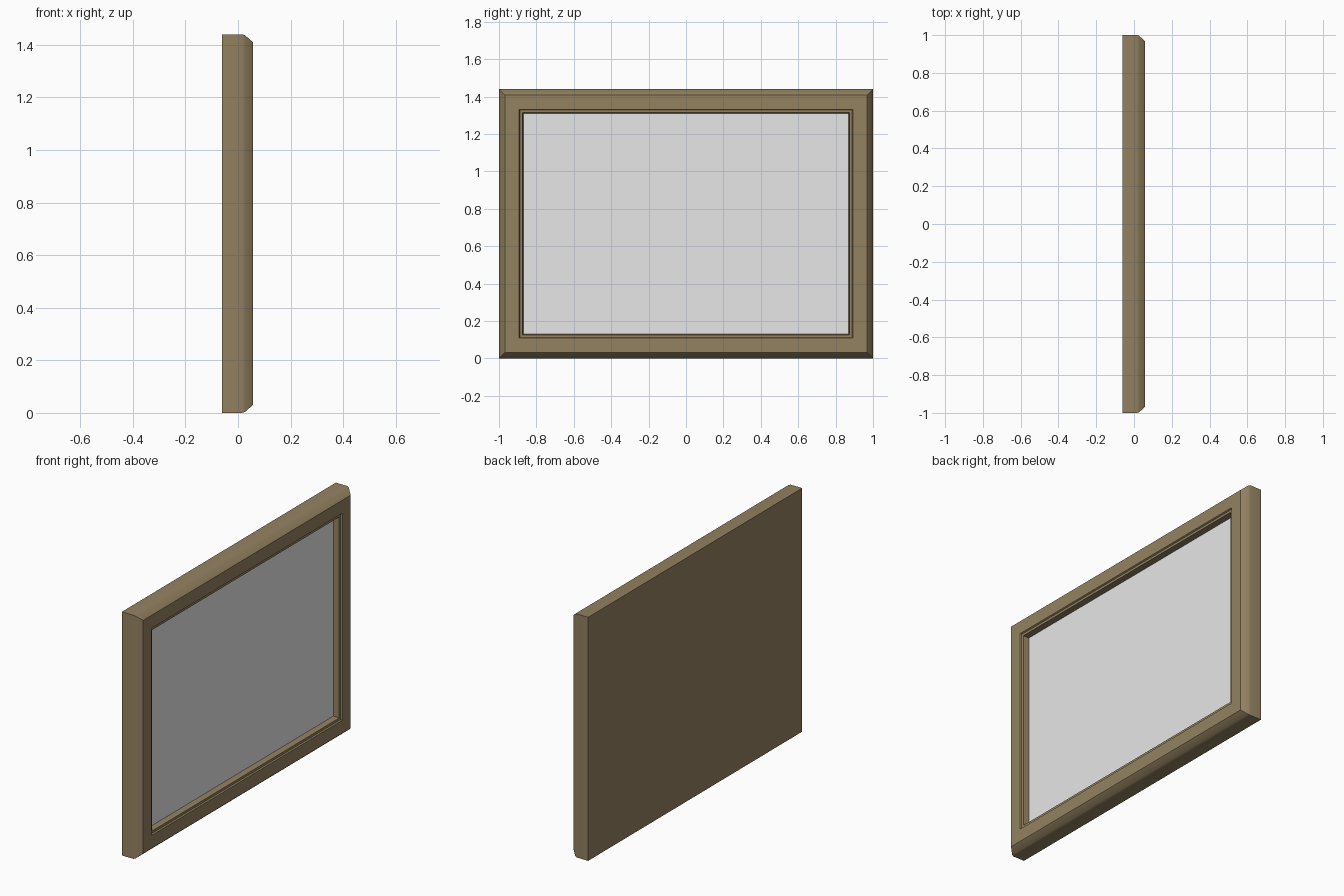
import bpy, bmesh, math

cube = bpy.data.objects.get("Cube")
if cube:
    bpy.data.objects.remove(cube, do_unlink=True)

HALF_Y, HALF_Z = 1.0, 0.72


def material(name, rgb):
    mat = bpy.data.materials.new(name)
    mat.use_nodes = True
    color = (*rgb, 1.0)
    mat.diffuse_color = color
    mat.node_tree.nodes["Principled BSDF"].inputs["Base Color"].default_value = color
    return mat


def rectangle(bm, x, inset):
    """Upright ring of four corners at depth x, inset from the outer edge."""
    y, z = HALF_Y - inset, HALF_Z - inset
    return [bm.verts.new((x, sy * y, HALF_Z + sz * z))
            for sy, sz in ((-1, -1), (1, -1), (1, 1), (-1, 1))]


def finish(bm, name, mat):
    mesh = bpy.data.meshes.new(name)
    bm.to_mesh(mesh)
    bm.free()
    mesh.materials.append(mat)
    obj = bpy.data.objects.new(name, mesh)
    bpy.context.collection.objects.link(obj)
    return obj


wood = material("brown wood", (0.296, 0.223, 0.119))
paper = material("pale grey panel", (0.8, 0.8, 0.8))

# Moulding section as (depth, inset): side, rounded chamfer, face, inner lip, recess
section = [(-0.06, 0), (0.016, 0), (0.027, 0.004), (0.058, 0.031),
           (0.058, 0.108), (0.05, 0.112), (0.05, 0.126), (0.015, 0.13)]

# Frame with a closed flat back
bm = bmesh.new()
rings = [rectangle(bm, x, inset) for x, inset in section]
bm.faces.new(reversed(rings[0]))
for a, b in zip(rings, rings[1:]):
    for i in range(4):
        j = (i + 1) % 4
        bm.faces.new((a[i], a[j], b[j], b[i]))
frame = finish(bm, "picture_frame", wood)

# Flat panel filling the recess
bm = bmesh.new()
bm.faces.new(rectangle(bm, *section[-1]))
finish(bm, "picture_panel", paper)

# Soft transition from the sides into the chamfer, crisp edges elsewhere
bpy.ops.object.select_all(action="DESELECT")
frame.select_set(True)
bpy.context.view_layer.objects.active = frame
bpy.ops.object.shade_smooth_by_angle(angle=math.radians(42))
